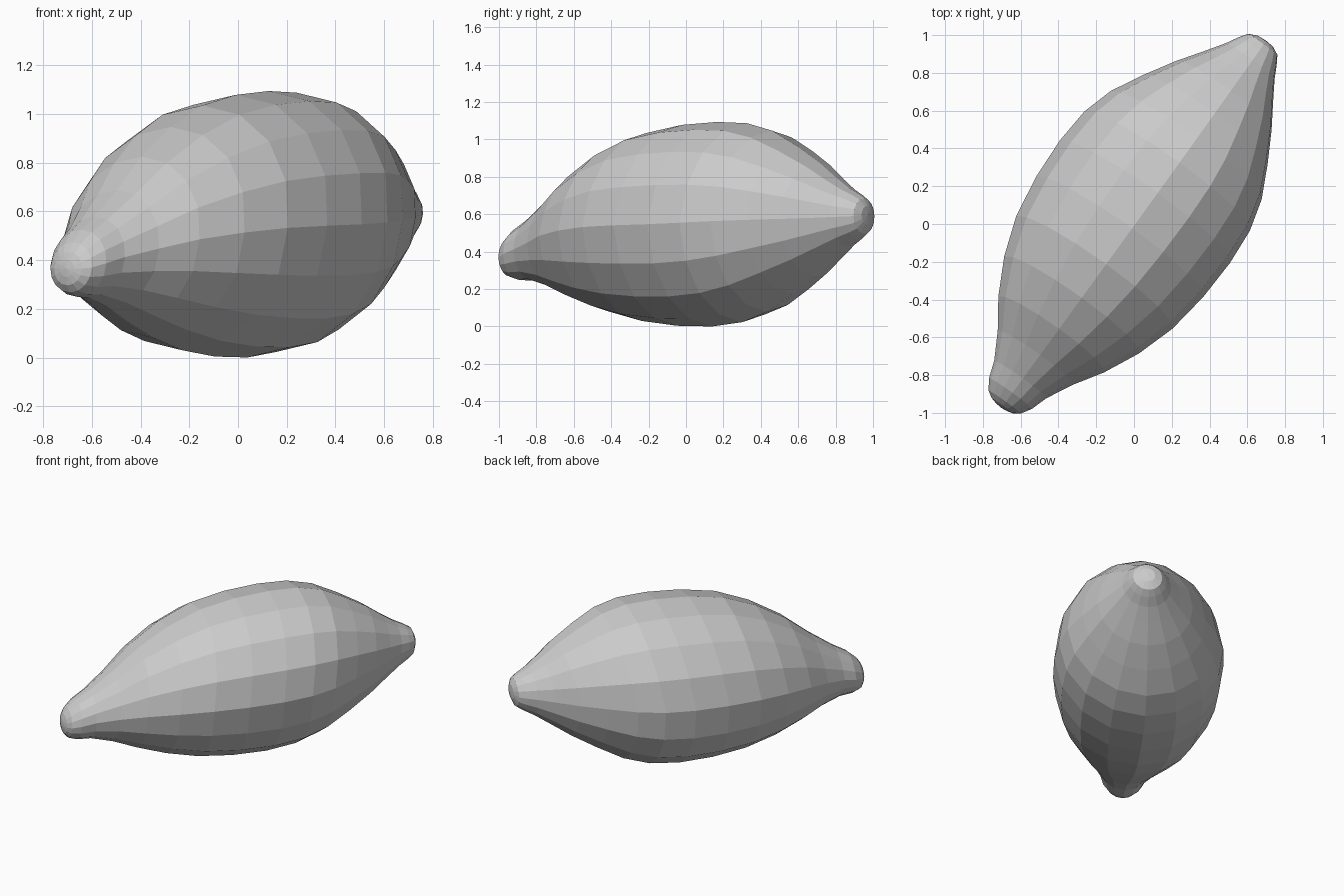
import bpy, bmesh, math
from mathutils import Vector

if "Cube" in bpy.data.objects:
    bpy.data.objects.remove(bpy.data.objects["Cube"], do_unlink=True)

# Peel colour
peel = bpy.data.materials.new("light_grey_peel")
peel.use_nodes = True
grey = (0.6, 0.6, 0.6, 1)
peel.diffuse_color = grey
peel.node_tree.nodes["Principled BSDF"].inputs["Base Color"].default_value = grey

# Profile rings: distance along the axis, radius, height of the centre
RINGS = [(-1.197, .035, .365), (-1.188, .07, .365), (-1.165, .105, .37), (-1.11, .14, .387),
         (-1.02, .17, .412), (-.88, .245, .447), (-.73, .345, .485), (-.54, .44, .513),
         (-.33, .51, .532), (-.1, .545, .541), (.13, .555, .547), (.33, .54, .555),
         (.5, .492, .563), (.67, .405, .57), (.83, .312, .575), (.96, .225, .58),
         (1.06, .16, .585), (1.125, .125, .588), (1.17, .096, .59), (1.192, .05, .595)]
SIDES = 16

# Slanted axis; rings roll slightly sideways and their upper half leans forward
along = Vector((.585, .811, 0))
across = Vector((.811, -.585, 0))
up = Vector((0, 0, .985)) + across * .05


def ring_point(t, r, z, angle):
    full = min(r / .3, 1)
    lean = (.14 if math.sin(angle) > 0 else -.01) * full
    centre = along * t - across * .04 * r + Vector((0, 0, z))
    return centre + r * (across * math.cos(angle) + (up + along * lean) * math.sin(angle))


bm = bmesh.new()
loops = [[bm.verts.new(ring_point(*ring, math.tau * i / SIDES)) for i in range(SIDES)]
         for ring in RINGS]

# Skin between neighbouring rings
for low, high in zip(loops, loops[1:]):
    for i in range(SIDES):
        j = (i + 1) % SIDES
        bm.faces.new((low[i], low[j], high[j], high[i]))

# Rounded tips
for loop, outward in ((loops[0], -.004), (loops[-1], .004)):
    middle = sum((v.co for v in loop), Vector()) / SIDES
    pole = bm.verts.new(middle + along * outward)
    for i in range(SIDES):
        bm.faces.new((loop[i], loop[(i + 1) % SIDES], pole))
bmesh.ops.recalc_face_normals(bm, faces=bm.faces)

mesh = bpy.data.meshes.new("lemon_body")
bm.to_mesh(mesh)
bm.free()
mesh.materials.append(peel)
body = bpy.data.objects.new("lemon_body", mesh)
bpy.context.collection.objects.link(body)
